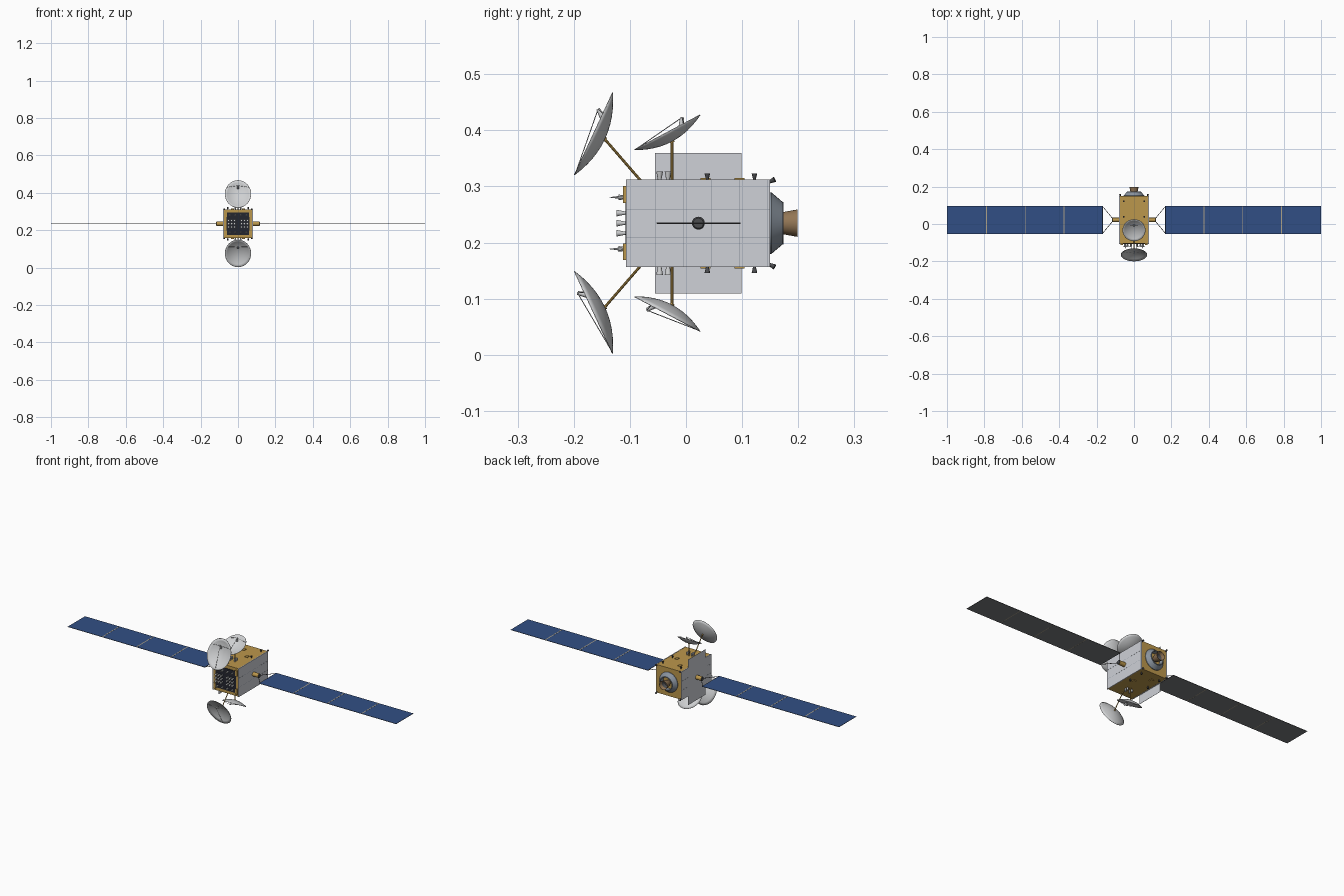
import bpy, bmesh, math
from mathutils import Vector

if "Cube" in bpy.data.objects:
    bpy.data.objects.remove(bpy.data.objects["Cube"])

CZ = 0.2345   # height of the body axis


def mat(name, r, g, b):
    m = bpy.data.materials.new(name)
    m.diffuse_color = (r, g, b, 1)
    m.use_nodes = True
    m.node_tree.nodes["Principled BSDF"].inputs["Base Color"].default_value = m.diffuse_color
    return m


GOLD = mat("gold foil", 0.50, 0.31, 0.072)
WHITE = mat("light grey", 0.62, 0.63, 0.64)
PLATE = mat("radiator grey", 0.62, 0.635, 0.68)
BLUE = mat("solar blue", 0.031, 0.078, 0.235)
BACK = mat("panel back grey", 0.19, 0.20, 0.21)
DARK = mat("dark grey", 0.07, 0.072, 0.078)
STEEL = mat("blue grey", 0.25, 0.29, 0.34)
BROWN = mat("nozzle brown", 0.29, 0.18, 0.09)
BLACK = mat("near black", 0.017, 0.019, 0.028)
TAN = mat("hinge tan", 0.42, 0.36, 0.25)


def finish(name, bm, *mats):
    me = bpy.data.meshes.new(name)
    bm.to_mesh(me)
    bm.free()
    ob = bpy.data.objects.new(name, me)
    bpy.context.collection.objects.link(ob)
    for m in mats:
        me.materials.append(m)
    return ob


def smooth(ob):
    bpy.ops.object.select_all(action='DESELECT')
    ob.select_set(True)
    bpy.context.view_layer.objects.active = ob
    bpy.ops.object.shade_smooth_by_angle()


def box(name, x0, x1, y0, y1, z0, z1, *mats):
    x0, x1 = sorted((x0, x1))
    z0, z1 = sorted((z0, z1))
    bm = bmesh.new()
    bmesh.ops.create_cube(bm, size=1)
    for v in bm.verts:
        v.co = ((x0 + x1) / 2 + v.co.x * (x1 - x0),
                (y0 + y1) / 2 + v.co.y * (y1 - y0),
                (z0 + z1) / 2 + v.co.z * (z1 - z0))
    return finish(name, bm, *mats)


def rod(name, a, b, r1, r2, m, sides=10):
    """Cylinder or cone from point a to point b."""
    a, b = Vector(a), Vector(b)
    bm = bmesh.new()
    bmesh.ops.create_cone(bm, cap_ends=True, segments=sides, radius1=r1,
                          radius2=r2, depth=(b - a).length)
    q = (b - a).to_track_quat('Z', 'Y')
    for v in bm.verts:
        v.co = q @ v.co + (a + b) / 2
    ob = finish(name, bm, m)
    smooth(ob)
    return ob


def lathe_y(name, profile, m, sides=32):
    """Spin (radius, y) points around the body axis."""
    bm = bmesh.new()
    rings = [[bm.verts.new((r * math.cos(t), y, CZ + r * math.sin(t)))
              for t in (2 * math.pi * i / sides for i in range(sides))]
             for r, y in profile]
    for p, q in zip(rings, rings[1:]):
        for i in range(sides):
            j = (i + 1) % sides
            bm.faces.new((p[i], p[j], q[j], q[i]))
    bmesh.ops.recalc_face_normals(bm, faces=bm.faces)
    smooth(finish(name, bm, m))


# Foil body with side radiators and their seams
box("body", -0.075, 0.075, -0.105, 0.149, CZ - 0.077, CZ + 0.077, GOLD)
for s in (-1, 1):
    box("side_radiator", s * 0.075, s * 0.079, -0.107, 0.15, CZ - 0.078, CZ + 0.078, PLATE)
    for y in (-0.055, -0.005, 0.045, 0.095, 0.145):
        box("side_seam", s * 0.079, s * 0.0793, y - 0.0004, y + 0.0004,
            CZ - 0.077, CZ + 0.077, STEEL)
    for z in (-0.025, 0.025):
        box("side_seam", s * 0.079, s * 0.0793, -0.106, 0.149,
            CZ + z - 0.0004, CZ + z + 0.0004, STEEL)

# Tall thin radiator plate on the left side
box("tall_radiator", -0.0812, -0.0802, -0.055, 0.099, CZ - 0.125, CZ + 0.125, PLATE)

# Solar wings: boom, yoke and four panels per side
for s in (-1, 1):
    rod("boom", (s * 0.078, 0.022, CZ), (s * 0.114, 0.022, CZ), 0.0115, 0.0115, GOLD, 20)
    rod("boom_cap", (s * 0.114, 0.022, CZ), (s * 0.117, 0.022, CZ), 0.0115, 0.009, DARK, 20)
    for y in (0.093, -0.049):
        rod("yoke_arm", (s * 0.108, 0.022, CZ), (s * 0.167, y, CZ), 0.0015, 0.0015, DARK, 8)
    rod("yoke_bar", (s * 0.166, -0.052, CZ), (s * 0.166, 0.097, CZ), 0.0015, 0.0015, DARK, 8)
    for i in range(4):
        a = 0.167 + i * 0.20825
        b = a + (0.2045 if i < 3 else 0.20825)
        p = box("solar_panel", s * a, s * b, -0.053, 0.097, CZ - 0.001, CZ + 0.001, BACK, BLUE)
        for f in p.data.polygons:
            f.material_index = int(f.normal.z > 0.5)
        if i:
            box("panel_hinge", s * (a - 0.0045), s * (a + 0.0005), -0.053, 0.097,
                CZ - 0.0008, CZ + 0.0014, TAN)


# Reflector dish with mast, feed and struts; s = 1 above, -1 below
def dish(y0, h0, y1, h1, rx, depth, foot, s):
    P = lambda y, h: Vector((0, y, CZ + s * h))
    lo, hi = P(y0, h0), P(y1, h1)
    c, u = (lo + hi) / 2, (hi - lo).normalized()
    ry = (hi - lo).length / 2
    n = Vector((0, -u.z * s, u.y * s))
    X = Vector((1, 0, 0))

    def at(r, t):
        return c + X * rx * r * math.cos(t) + u * ry * r * math.sin(t) - n * depth * (1 - r * r)

    bm = bmesh.new()
    sides = 40
    rings = [[bm.verts.new(at(k / 6, 2 * math.pi * i / sides)) for i in range(sides)]
             for k in range(1, 7)]
    hub = bm.verts.new(at(0, 0))
    for i in range(sides):
        j = (i + 1) % sides
        bm.faces.new((hub, rings[0][i], rings[0][j]))
        for p, q in zip(rings, rings[1:]):
            bm.faces.new((p[i], q[i], q[j], p[j]))
    bmesh.ops.recalc_face_normals(bm, faces=bm.faces)
    ob = finish("dish", bm, WHITE)
    sol = ob.modifiers.new("thickness", 'SOLIDIFY')
    sol.thickness = 0.0015
    sol.offset = 0
    smooth(ob)

    rod("dish_mast", P(foot, 0.075), c - n * depth, 0.0024, 0.0024, GOLD)
    rod("dish_hub", c - n * (depth + 0.003), c - n * depth, 0.004, 0.004, GOLD, 12)
    # The feed sits outward on the upper dishes and inward on the lower ones
    tip = c + u * ry * 0.54 * s + n * 0.011
    rod("dish_feed", tip, c + u * ry * 0.40 * s - n * 0.004, 0.0033, 0.0055, WHITE, 12)
    for deg in (-90, 30, 150):
        rod("feed_strut", at(0.98, math.radians(deg * s)), tip, 0.0008, 0.0008, WHITE, 6)


for s in (-1, 1):
    dish(-0.199, 0.086, -0.131, 0.2325, 0.070, 0.022, -0.08, s)
    dish(-0.092, 0.131, 0.025, 0.193, 0.061, 0.018, -0.025, s)

    # Deck equipment: feed horns, thrusters, small foil boxes
    z = lambda h: CZ + s * h
    for x in (-0.014, 0.014):
        for y in (-0.047, -0.032):
            rod("deck_horn", (x, y, z(0.076)), (x, y, z(0.092)), 0.003, 0.006, WHITE, 12)
    for x in (-0.055, 0.055):
        for y in (0.038, 0.122):
            rod("deck_thruster", (x, y, z(0.076)), (x, y, z(0.0885)), 0.002, 0.005, DARK, 12)
        rod("corner_thruster", (x * 1.3, 0.146, z(0.072)), (x * 1.35, 0.158, z(0.078)),
            0.002, 0.005, DARK, 12)
    for x, y in ((-0.03, 0.095), (0.03, 0.035)):
        box("deck_box", x - 0.008, x + 0.008, y - 0.009, y + 0.009, z(0.0765), z(0.0805), GOLD)

    # Front edge blocks and pointed antennas
    for x in (-0.066, 0.066):
        box("front_block", x - 0.006, x + 0.006, -0.112, -0.105, z(0.036), z(0.066), GOLD)
    for x in (-0.045, -0.015, 0.015, 0.045):
        rod("front_antenna_base", (x, -0.105, z(0.046)), (x, -0.12, z(0.046)), 0.003, 0.005, WHITE)
        rod("front_antenna_tip", (x, -0.12, z(0.046)), (x, -0.136, z(0.046)), 0.0025, 0.0004, WHITE)

# Front panel and horn array
box("front_panel", -0.062, 0.062, -0.108, -0.104, CZ - 0.06, CZ + 0.06, BLACK)
for x in (-0.05, -0.034, -0.018, 0.018, 0.034, 0.05):
    for h in (-0.018, 0, 0.018):
        rod("front_horn", (x, -0.107, CZ + h), (x, -0.124, CZ + h), 0.0025, 0.006, WHITE, 12)

# Rear adapter ring, open over the foil, and hollow engine bell
lathe_y("rear_adapter", [(0.055, 0.148), (0.055, 0.152), (0.038, 0.172), (0.038, 0.174),
                         (0.034, 0.174), (0.034, 0.148)], STEEL)
lathe_y("engine_bell", [(0.010, 0.148), (0.018, 0.165), (0.021, 0.180), (0.0245, 0.199),
                        (0.0232, 0.199), (0.019, 0.180)], BROWN)
lathe_y("bell_inside", [(0.0195, 0.182), (0.014, 0.165), (0.001, 0.158)], DARK)
